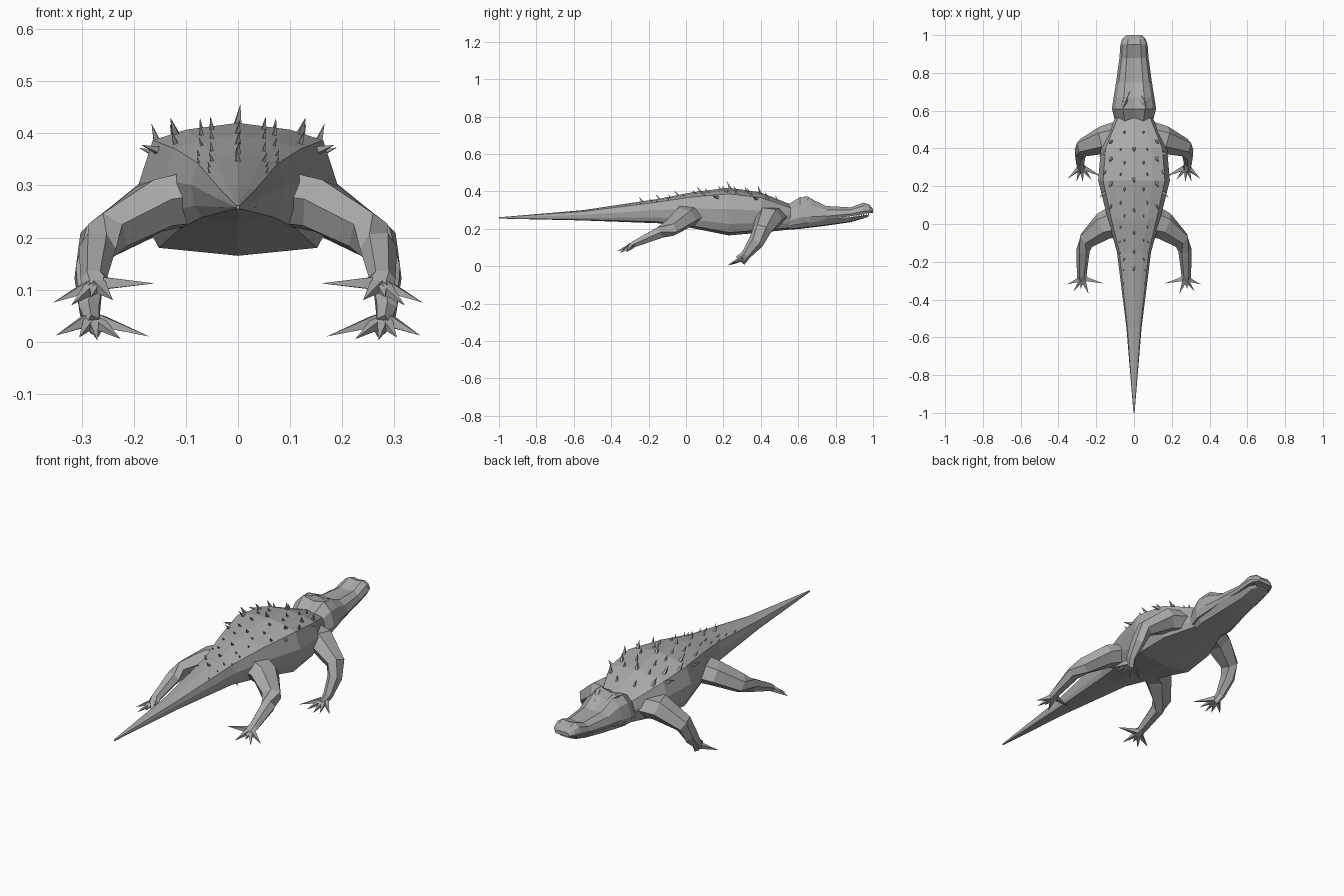
import bpy, bmesh
from mathutils import Vector
from mathutils.bvhtree import BVHTree
from math import cos, sin, pi

if "Cube" in bpy.data.objects:
    bpy.data.objects.remove(bpy.data.objects["Cube"])

hide = bpy.data.materials.new("hide_grey")
hide.use_nodes = True
hide.diffuse_color = (0.4, 0.4, 0.4, 1)
hide.node_tree.nodes["Principled BSDF"].inputs["Base Color"].default_value = (0.4, 0.4, 0.4, 1)


def finish(bm, name):
    bmesh.ops.recalc_face_normals(bm, faces=bm.faces)
    mesh = bpy.data.meshes.new(name)
    bm.to_mesh(mesh)
    bm.free()
    mesh.materials.append(hide)
    obj = bpy.data.objects.new(name, mesh)
    bpy.context.collection.objects.link(obj)
    return obj


def skin(bm, rings):
    """Bridge a list of point rings and close both ends."""
    loops = [[bm.verts.new(p) for p in ring] for ring in rings]
    n = len(loops[0])
    for a, b in zip(loops, loops[1:]):
        for i in range(n):
            j = (i + 1) % n
            bm.faces.new((a[i], a[j], b[j], b[i]))
    bm.faces.new(loops[0])
    bm.faces.new(loops[-1])


def loft(name, sections, half):
    """Sections are (y, half width, bottom, top); half is a unit half profile."""
    profile = half + [(-u, v) for u, v in half[-2:0:-1]]
    bm = bmesh.new()
    skin(bm, [[(u * w, y, lo + v * (hi - lo)) for u, v in profile]
              for y, w, lo, hi in sections])
    return finish(bm, name)


def limb(bm, stations, sides=6):
    """Stations are (centre, radius along y, radius across)."""
    rings = []
    pts = [Vector(s[0]) for s in stations]
    for k, (c, ra, rb) in enumerate(stations):
        d = (pts[min(k + 1, len(pts) - 1)] - pts[max(k - 1, 0)]).normalized()
        a = Vector((0, 1, 0)) if abs(d.y) < 0.75 else Vector((1, 0, 0))
        a = (a - d * a.dot(d)).normalized()
        b = d.cross(a)
        rings.append([pts[k] + a * ra * cos(2 * pi * i / sides) + b * rb * sin(2 * pi * i / sides)
                      for i in range(sides)])
    skin(bm, rings)


def spike(bm, base, tip, r, sides=4):
    base, tip = Vector(base), Vector(tip)
    d = (tip - base).normalized()
    a = d.orthogonal().normalized()
    b = d.cross(a)
    ring = [bm.verts.new(base + (a * cos(2 * pi * i / sides) + b * sin(2 * pi * i / sides)) * r)
            for i in range(sides)]
    top = bm.verts.new(tip)
    for i in range(sides):
        bm.faces.new((ring[i], ring[(i + 1) % sides], top))
    bm.faces.new(ring)


# Trunk and tail
trunk_profile = [(0, 0), (0.8, 0.06), (0.93, 0.24), (1, 0.55), (0.86, 0.87), (0.52, 0.95), (0, 1)]
body = loft("body_and_tail", [
    (-1.0, 0.003, 0.255, 0.262), (-0.55, 0.04, 0.245, 0.3), (-0.15, 0.09, 0.23, 0.36),
    (0.03, 0.14, 0.205, 0.395), (0.23, 0.19, 0.165, 0.42), (0.4, 0.175, 0.18, 0.395),
    (0.56, 0.1, 0.197, 0.33)], trunk_profile)

# Head and upper jaw
head_profile = [(0, 0), (0.9, 0), (1, 0.25), (0.85, 0.72), (0.5, 1), (0, 0.9)]
loft("head", [
    (0.545, 0.1, 0.215, 0.33), (0.61, 0.117, 0.225, 0.37), (0.67, 0.108, 0.235, 0.36),
    (0.75, 0.095, 0.25, 0.322), (0.88, 0.077, 0.268, 0.315), (0.95, 0.072, 0.28, 0.34),
    (0.98, 0.062, 0.285, 0.33), (1.0, 0.04, 0.285, 0.305)], head_profile)

# Lower jaw
jaw_profile = [(0, 0), (0.7, 0.1), (1, 1), (0, 1)]
loft("lower_jaw", [
    (0.545, 0.098, 0.195, 0.235), (0.61, 0.112, 0.2, 0.245), (0.75, 0.09, 0.217, 0.255),
    (0.88, 0.068, 0.236, 0.262), (0.95, 0.06, 0.256, 0.272), (0.975, 0.04, 0.265, 0.275)],
    jaw_profile)

# Paired brow ridges and teeth
brows, teeth = bmesh.new(), bmesh.new()
for s in (-1, 1):
    limb(brows, [((s * 0.06, 0.615, 0.35), 0.01, 0.018), ((s * 0.05, 0.645, 0.357), 0.016, 0.018),
                 ((s * 0.025, 0.7, 0.335), 0.004, 0.008)], 5)
    for k in range(5):
        y, x = 0.86 + 0.026 * k, 0.071 - 0.004 * k
        z = 0.268 + 0.004 * k
        spike(teeth, (s * x, y, z + 0.008), (s * x, y, z - 0.014), 0.006)
        spike(teeth, (s * (x - 0.007), y + 0.012, z - 0.008), (s * x, y + 0.012, z + 0.014), 0.005)
finish(brows, "brow_ridges")
finish(teeth, "teeth")

# Legs and clawed feet, mirrored left and right
front_leg = [((0.08, 0.465, 0.265), 0.08, 0.055), ((0.16, 0.445, 0.26), 0.075, 0.06),
             ((0.27, 0.405, 0.19), 0.05, 0.042), ((0.285, 0.375, 0.13), 0.042, 0.032),
             ((0.285, 0.32, 0.06), 0.026, 0.022), ((0.275, 0.29, 0.03), 0.032, 0.014)]
front_toes = [(0.35, 0.24, 0.012), (0.305, 0.225, 0.008), (0.27, 0.22, 0.003),
              (0.225, 0.235, 0.005), (0.17, 0.25, 0.01)]
hind_leg = [((0.07, 0.02, 0.28), 0.095, 0.06), ((0.16, -0.01, 0.26), 0.075, 0.055),
            ((0.25, -0.085, 0.205), 0.05, 0.045), ((0.27, -0.14, 0.18), 0.036, 0.035),
            ((0.277, -0.275, 0.12), 0.025, 0.02), ((0.267, -0.3, 0.105), 0.035, 0.014)]
hind_toes = [(0.355, -0.32, 0.075), (0.32, -0.355, 0.07), (0.283, -0.345, 0.085),
             (0.24, -0.37, 0.08), (0.16, -0.315, 0.112)]
for side, s in (("left", 1), ("right", -1)):
    for place, leg, toes in (("front", front_leg, front_toes), ("hind", hind_leg, hind_toes)):
        bm = bmesh.new()
        limb(bm, leg)
        palm = (Vector(leg[-1][0]) + Vector(leg[-2][0])) / 2
        for t in toes:
            spike(bm, palm.lerp(Vector(t), 0.15), t, 0.016)
        if s < 0:
            bmesh.ops.scale(bm, vec=(-1, 1, 1), verts=bm.verts)
        finish(bm, f"{side}_{place}_leg")

# Back spikes seated on the trunk: rows of (x offset, y positions, length)
rows = [(0, (0.4, 0.24, 0.08, -0.04, -0.14, -0.23), 0.045),
        (0.05, (0.49, 0.33, 0.19, 0.05, -0.08, -0.18), 0.032),
        (0.07, (0.4, 0.27, 0.12, -0.01), 0.03),
        (0.12, (0.44, 0.35, 0.22, 0.1), 0.045),
        (0.155, (0.38, 0.28, 0.17), 0.045),
        (0.075, (-0.15, -0.09), 0.025), (0.055, (-0.31, -0.24), 0.022)]
bm = bmesh.new()
tree = BVHTree.FromPolygons([v.co for v in body.data.vertices],
                            [p.vertices[:] for p in body.data.polygons])
for x, ys, length in rows:
    for y in ys:
        for s in ((1,) if x == 0 else (1, -1)):
            hit, normal, _, _ = tree.ray_cast(Vector((s * x, y, 1)), Vector((0, 0, -1)))
            if hit:
                size = length * (1 if y > 0.1 else 0.75)
                lean = (normal + Vector((0, -0.75, 0))).normalized()
                spike(bm, hit - normal * 0.006, hit + lean * size, size * 0.24)
finish(bm, "back_spikes")
